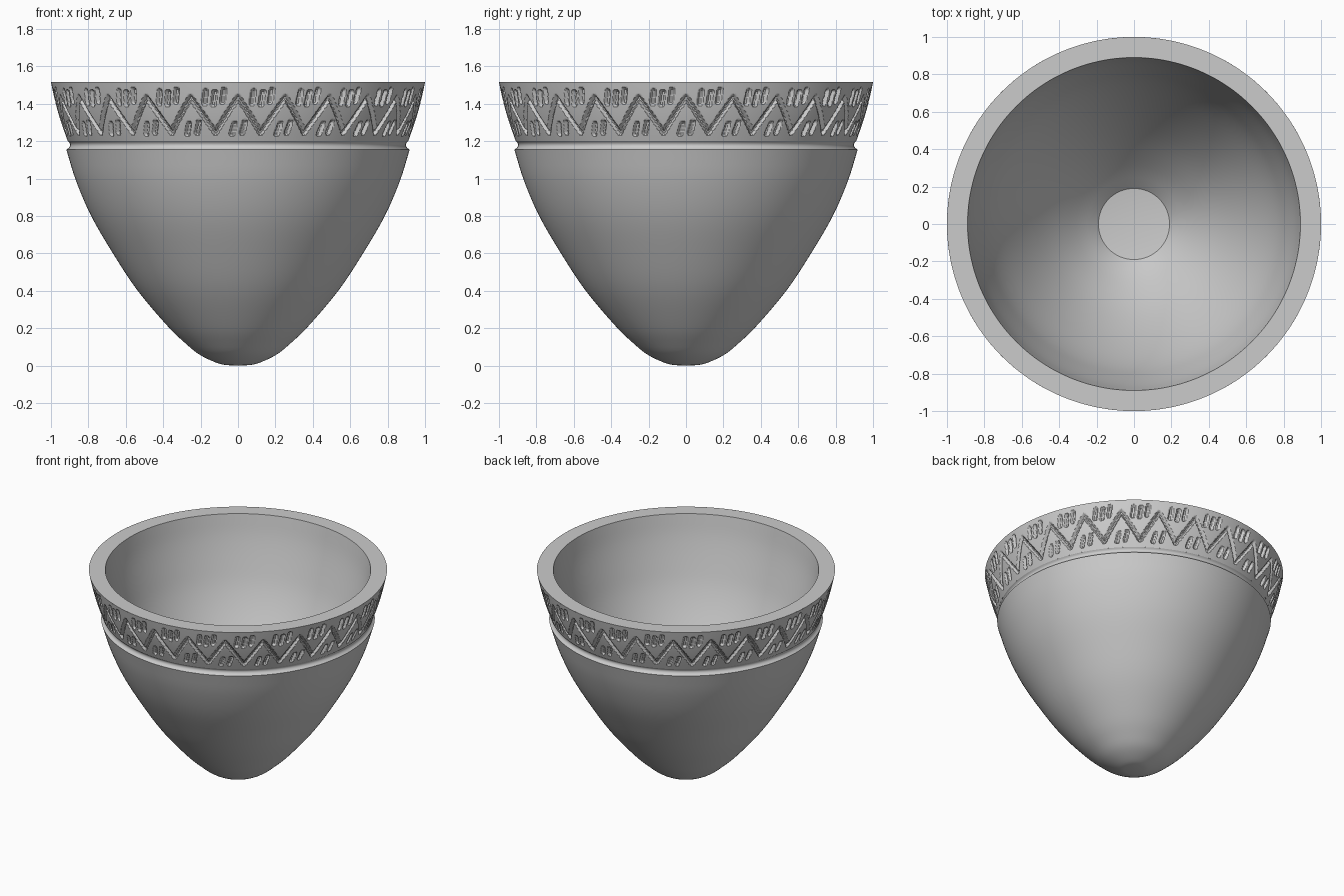
import bpy, math
from mathutils import Vector
from mathutils.geometry import intersect_point_line

if "Cube" in bpy.data.objects:
    bpy.data.objects.remove(bpy.data.objects["Cube"])

PEAKS = 24            # zigzag repeats around the rim
BAND_Z0, BAND_Z1 = 1.20, 1.515
R_MID = 0.955


def make_object(name, verts, faces, angle):
    me = bpy.data.meshes.new(name)
    me.from_pydata(verts, [], faces)
    me.update()
    ob = bpy.data.objects.new(name, me)
    bpy.context.collection.objects.link(ob)
    bpy.ops.object.select_all(action='DESELECT')
    ob.select_set(True)
    bpy.context.view_layer.objects.active = ob
    bpy.ops.object.shade_smooth_by_angle(angle=math.radians(angle))
    return ob


def grid_faces(rows, n, flip=False):
    faces = []
    for r in range(rows - 1):
        for c in range(n):
            d = (c + 1) % n
            f = (r * n + c, r * n + d, (r + 1) * n + d, (r + 1) * n + c)
            faces.append(f[::-1] if flip else f)
    return faces


def smooth_curve(pts, steps=4):
    """Catmull-Rom curve through (radius, height) points."""
    p = [Vector(q) for q in pts]
    p = [2 * p[0] - p[1]] + p + [2 * p[-1] - p[-2]]
    out = []
    for a, b, c, d in zip(p, p[1:], p[2:], p[3:]):
        for i in range(steps):
            t = i / steps
            out.append(0.5 * (2 * b + (c - a) * t + (2 * a - 5 * b + 4 * c - d) * t * t
                              + (3 * b - a - 3 * c + d) * t ** 3))
    return out + [p[-2]]


def revolve(name, profile, n=176, angle=35, cap_first=False, cap_last=False):
    verts = [(r * math.cos(2 * math.pi * i / n), r * math.sin(2 * math.pi * i / n), z)
             for r, z in profile for i in range(n)]
    faces = grid_faces(len(profile), n)
    if cap_first:
        faces.append(tuple(range(n))[::-1])
    if cap_last:
        k = (len(profile) - 1) * n
        faces.append(tuple(range(k, k + n)))
    return make_object(name, verts, faces, angle)


# Outer body with the groove under the band
body = smooth_curve([(0.03, 0.0), (0.10, 0.01), (0.20, 0.055), (0.28, 0.118), (0.38, 0.215),
                     (0.54, 0.405), (0.675, 0.61), (0.785, 0.80), (0.865, 0.985), (0.918, 1.155)])
groove = [(0.906, 1.162), (0.899, 1.172), (0.897, 1.182), (0.901, 1.192), (0.910, BAND_Z0)]
revolve("bowl_body", [tuple(p) for p in body] + groove, cap_first=True)

# Flat rim, inner wall and floor
inner = smooth_curve([(0.89, BAND_Z1), (0.862, 1.36), (0.815, 1.18), (0.765, 1.02), (0.69, 0.85),
                      (0.58, 0.65), (0.453, 0.46), (0.31, 0.29), (0.19, 0.175)])
revolve("bowl_inside", [(1.0, BAND_Z1)] + [tuple(p) for p in inner] + [(0.10, 0.165)],
        cap_last=True)

# Engraved strokes of one repeat, as (start, end, half width) on the unrolled band
half = math.pi / PEAKS * R_MID
strokes = [((-half, 1.245), (0, 1.435), 0.014), ((half, 1.245), (0, 1.435), 0.014)]
for x, z in ((-0.048, 1.405), (0, 1.40), (0.048, 1.412)):      # three in each valley
    strokes.append(((half + x - 0.005, z), (half + x + 0.005, z + 0.062), 0.015))
for x, z in ((-0.027, 1.24), (0.03, 1.248)):                    # two under each peak
    strokes.append(((x - 0.008, z), (x + 0.008, z + 0.052), 0.015))
strokes += [((a[0] - 2 * half, a[1]), (b[0] - 2 * half, b[1]), w) for a, b, w in strokes[2:5]]


def engraving(x, z):
    p, depth = Vector((x, z, 0)), 0.0
    for a, b, w in strokes:
        a, b = Vector((*a, 0)), Vector((*b, 0))
        q, t = intersect_point_line(p, a, b)
        dist = (p - a.lerp(b, min(1, max(0, t)))).length
        depth = max(depth, 0.02 * min(1, max(0, (w - dist) / 0.008)))
    return depth


# Engraved rim band: one repeat is sampled, then placed around the rim
COLS, ROWS = 44, 51
cell = [[engraving((c / COLS * 2 - 1) * half, BAND_Z0 + (BAND_Z1 - BAND_Z0) * r / (ROWS - 1))
         for c in range(COLS)] for r in range(ROWS)]
n = COLS * PEAKS
verts = []
for r in range(ROWS):
    t = r / (ROWS - 1)
    radius = 0.910 + 0.09 * t + 0.008 * math.sin(math.pi * t)
    for c in range(n):
        a = -math.pi / 2 + (c / COLS - 0.5) * 2 * math.pi / PEAKS
        rr = radius - cell[r][c % COLS]
        verts.append((rr * math.cos(a), rr * math.sin(a), BAND_Z0 + (BAND_Z1 - BAND_Z0) * t))
make_object("engraved_rim_band", verts, grid_faces(ROWS, n), 30)
